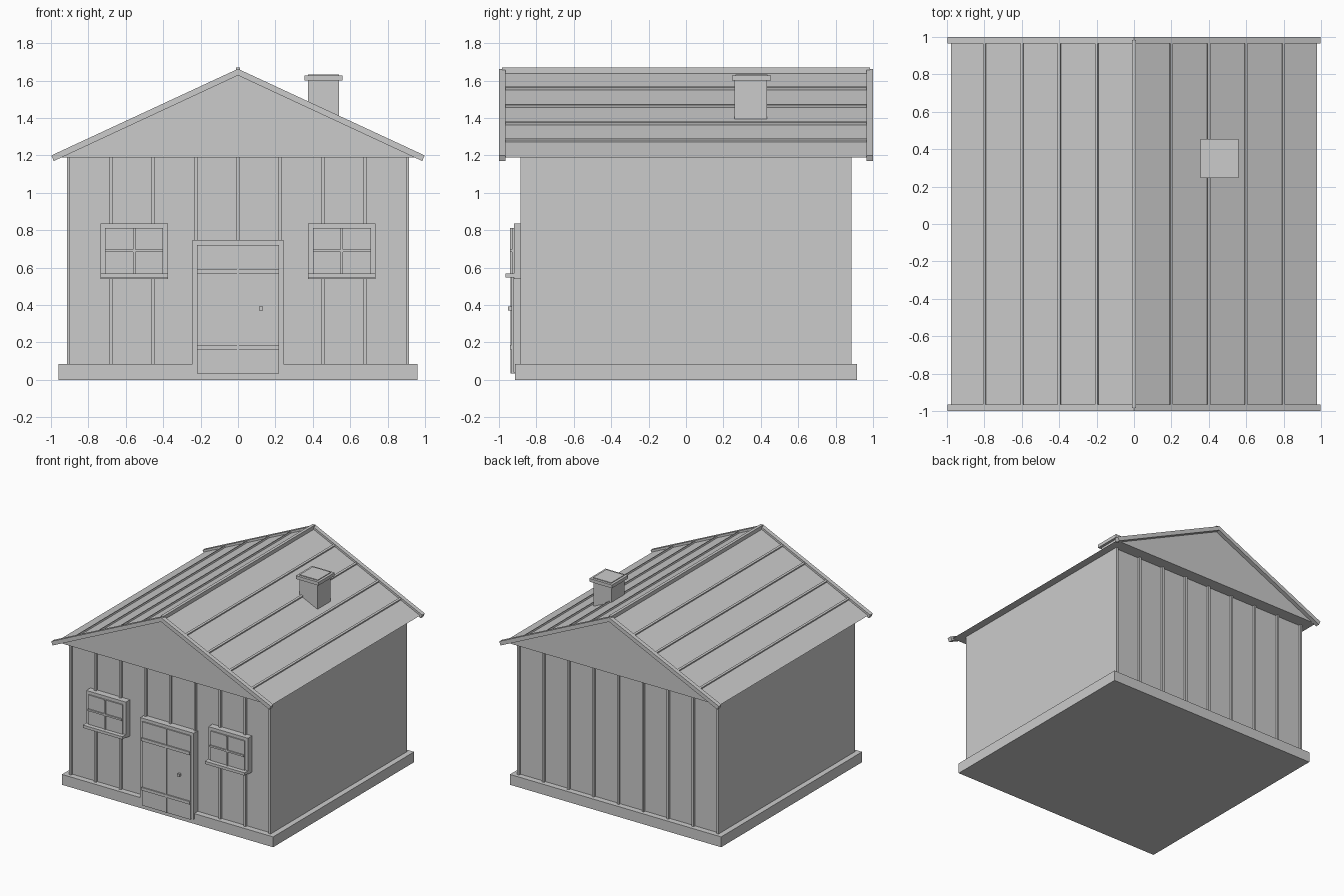
import bpy, bmesh, math
from mathutils import Vector

grey = bpy.data.materials.new("light_grey")
grey.diffuse_color = (0.6, 0.6, 0.6, 1)


def finish(name, bm):
    bmesh.ops.recalc_face_normals(bm, faces=bm.faces)
    me = bpy.data.meshes.new(name)
    bm.to_mesh(me)
    bm.free()
    me.materials.append(grey)
    ob = bpy.data.objects.new(name, me)
    bpy.context.collection.objects.link(ob)
    return ob


def boxes(name, *spans):
    """One object from boxes given as (x0, x1, y0, y1, z0, z1)."""
    bm = bmesh.new()
    for x0, x1, y0, y1, z0, z1 in spans:
        vs = bmesh.ops.create_cube(bm, size=1)["verts"]
        for v in vs:
            v.co = Vector(((x0 + x1) / 2 + v.co.x * (x1 - x0),
                           (y0 + y1) / 2 + v.co.y * (y1 - y0),
                           (z0 + z1) / 2 + v.co.z * (z1 - z0)))
    return finish(name, bm)


def prism(name, profile, y0, y1):
    """Extrude an x-z profile along y."""
    bm = bmesh.new()
    face = bm.faces.new([bm.verts.new((x, y0, z)) for x, z in profile])
    ext = bmesh.ops.extrude_face_region(bm, geom=[face])["geom"]
    for v in ext:
        if isinstance(v, bmesh.types.BMVert):
            v.co.y = y1
    return finish(name, bm)


# Foundation and walls
boxes("foundation", (-0.96, 0.96, -0.915, 0.915, 0, 0.085))
boxes("walls", (-0.915, 0.915, -0.867, 0.867, 0.085, 1.19))

# Vertical battens on front and back
battens = []
for i in range(-4, 5):
    x = i * 0.2265
    battens.append((x - 0.009, x + 0.009, -0.885, -0.86, 0.085, 1.19))
    battens.append((x - 0.009, x + 0.009, 0.86, 0.885, 0.085, 1.19))
boxes("battens", *battens)

# Roof body with gables, verge boards and ridge cap
APEX, SLOPE = 1.645, 0.465
edge = (APEX - 1.19) / SLOPE
prism("roof", [(-edge, 1.19), (edge, 1.19), (0, APEX)], -0.967, 0.967)
verge = [(0, 1.663), (0.998, 1.2), (0.985, 1.17), (0, 1.628),
         (-0.985, 1.17), (-0.998, 1.2)]
for side, (a, b) in {"front": (-1, -0.965), "back": (0.965, 1)}.items():
    prism(side + "_verge", verge, a, b)
boxes("ridge_cap", (-0.012, 0.012, -0.985, 0.985, 1.635, 1.67))

# Raised roof seams
for s in (-1, 1):
    for i in range(1, 5):
        x = 0.2 * i - 0.005
        seam = [(s * u, APEX - SLOPE * u + h) for u, h in
                ((x - 0.007, -0.01), (x + 0.007, -0.01),
                 (x + 0.013, 0.014), (x - 0.001, 0.014))]
        prism("roof_seam", seam, -0.966, 0.966)

# Chimney
boxes("chimney", (0.375, 0.54, 0.26, 0.432, 1.35, 1.605))
boxes("chimney_cap", (0.355, 0.56, 0.245, 0.455, 1.6, 1.627),
      (0.375, 0.54, 0.265, 0.435, 1.627, 1.633))

# Windows: frame, pane, glazing bars and sill
for side, c in (("left", -0.555), ("right", 0.555)):
    boxes(side + "_window_frame",
          (c - 0.18, c - 0.155, -0.92, -0.86, 0.54, 0.837),
          (c + 0.155, c + 0.18, -0.92, -0.86, 0.54, 0.837),
          (c - 0.155, c + 0.155, -0.92, -0.86, 0.81, 0.837),
          (c - 0.155, c + 0.155, -0.92, -0.86, 0.54, 0.572))
    boxes(side + "_window_pane", (c - 0.155, c + 0.155, -0.93, -0.86, 0.57, 0.811))
    boxes(side + "_glazing_bars",
          (c - 0.007, c + 0.007, -0.94, -0.92, 0.57, 0.811),
          (c - 0.155, c + 0.155, -0.94, -0.92, 0.684, 0.698))
    boxes(side + "_window_sill", (c - 0.18, c + 0.18, -0.965, -0.87, 0.547, 0.57))

# Door: frame, leaf, ledges, centre strip and knob
boxes("door_frame",
      (-0.243, -0.22, -0.922, -0.86, 0.04, 0.747),
      (0.22, 0.243, -0.922, -0.86, 0.04, 0.747),
      (-0.22, 0.22, -0.922, -0.86, 0.722, 0.747))
boxes("door", (-0.22, 0.22, -0.932, -0.86, 0.035, 0.722))
boxes("door_ledges",
      (-0.22, 0.22, -0.942, -0.92, 0.163, 0.187),
      (-0.22, 0.22, -0.942, -0.92, 0.568, 0.593))
boxes("door_centre_strip", (-0.005, 0.005, -0.938, -0.92, 0.035, 0.722))
boxes("door_knob", (0.113, 0.133, -0.952, -0.92, 0.37, 0.392))
